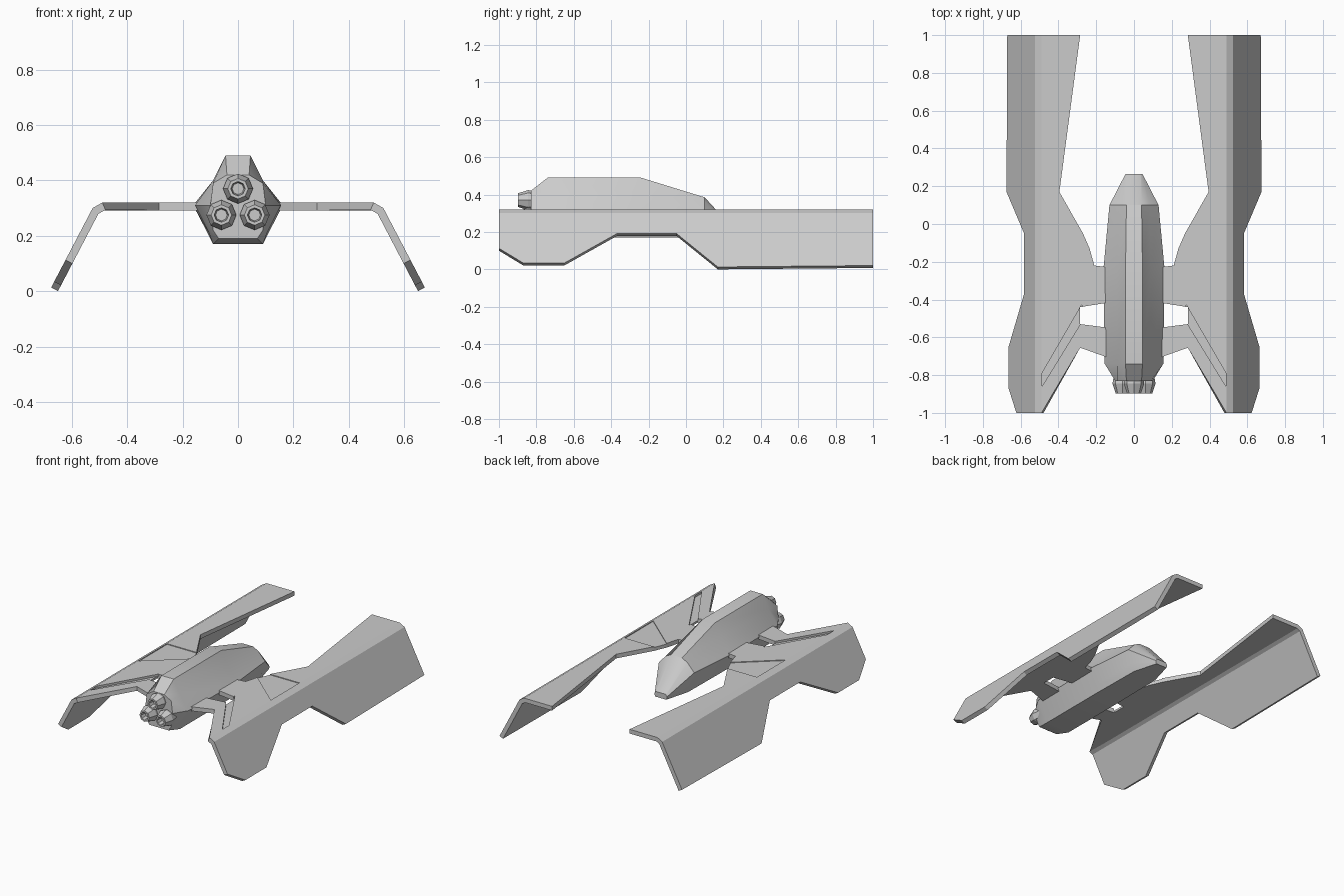
import bpy, bmesh, math
from mathutils import Vector

if "Cube" in bpy.data.objects:
    bpy.data.objects.remove(bpy.data.objects["Cube"])


def finish(name, bm, smooth=None):
    me = bpy.data.meshes.new(name)
    bm.to_mesh(me)
    bm.free()
    ob = bpy.data.objects.new(name, me)
    bpy.context.collection.objects.link(ob)
    if smooth:
        bpy.ops.object.select_all(action='DESELECT')
        ob.select_set(True)
        bpy.context.view_layer.objects.active = ob
        bpy.ops.object.shade_smooth_by_angle(angle=math.radians(smooth))
    return ob


def loft(bm, rings, cap_start=True, cap_end=True):
    loops = [[bm.verts.new(p) for p in r] for r in rings]
    n = len(loops[0])
    for a, b in zip(loops, loops[1:]):
        for i in range(n):
            j = (i + 1) % n
            bm.faces.new((a[i], a[j], b[j], b[i]))
    if cap_start:
        bm.faces.new(loops[0])
    if cap_end:
        bm.faces.new(loops[-1])
    bmesh.ops.recalc_face_normals(bm, faces=bm.faces)


# Hull: half sections (x, z) from top to bottom, lofted along y
sections = {
    -0.83: [(.04, .42), (.09, .39), (.10, .31), (.09, .22), (.07, .19)],
    -0.74: [(.045, .49), (.09, .40), (.155, .31), (.105, .21), (.09, .17)],
    -0.24: [(.045, .49), (.09, .40), (.162, .31), (.11, .21), (.09, .17)],
    0.10: [(.04, .385), (.08, .365), (.13, .31), (.105, .22), (.085, .17)],
    0.265: [(.035, .205), (.04, .20), (.045, .19), (.045, .18), (.04, .17)],
}
bm = bmesh.new()
loft(bm, [[(x, y, z) for x, z in h] + [(-x, y, z) for x, z in reversed(h)]
          for y, h in sections.items()])
finish("hull", bm, 28)

# Three hollow engine nozzles on the front plate
nozzle = [(.045, -.79), (.054, -.845), (.037, -.897), (.026, -.897), (.021, -.86)]
for k, (cx, cz) in enumerate([(0, .37), (-.06, .275), (.06, .275)]):
    bm = bmesh.new()
    loft(bm, [[(cx + r * math.cos(math.tau * i / 8), y, cz + r * math.sin(math.tau * i / 8))
               for i in range(8)] for r, y in nozzle])
    finish(f"nozzle_{k + 1}", bm)

# Wing: flat inner plates and a folded outer panel, then thickened
TOP, FOLD, KNEE = .32, .49, .525


def wing_z(x):
    if x <= FOLD:
        return TOP
    if x <= KNEE:
        return TOP - .02 * (x - FOLD) / (KNEE - FOLD)
    return .30 - .287 * (x - KNEE) / .15


edge = [(.671, 1), (.675, .17), (.582, -.05), (.582, -.37), (.664, -.65), (.664, -.87), (.623, -1)]
faces = [
    # rear arm
    [(.285, 1), (.395, .17), (.27, -.05), (FOLD, -.05), (FOLD, .17), (FOLD, 1)],
    # middle plate joining the hull
    [(.27, -.05), (.235, -.13), (.21, -.22), (.13, -.23), (.13, -.415), (.285, -.44),
     (FOLD, -.37), (FOLD, -.05)],
    # front fin with its strut
    [(.285, -.44), (.285, -.53), (.13, -.55), (.13, -.71), (.285, -.655), (FOLD, -1),
     (FOLD, -.87), (FOLD, -.65), (FOLD, -.37)],
]
for (xa, ya), (xb, yb) in zip(edge, edge[1:]):
    faces.append([(FOLD, ya), (FOLD, yb), (KNEE, yb), (KNEE, ya)])
    faces.append([(KNEE, ya), (KNEE, yb), (xb, yb), (xa, ya)])
bm = bmesh.new()
made = {}
for f in faces:
    vs = []
    for p in f:
        if p not in made:
            made[p] = bm.verts.new((p[0], p[1], wing_z(p[0])))
        vs.append(made[p])
    face = bm.faces.new(vs)
    face.normal_update()
    if face.normal.z < 0:
        face.normal_flip()
wing = finish("wings", bm)
solid = wing.modifiers.new("thickness", 'SOLIDIFY')
solid.thickness, solid.offset, solid.use_even_offset = .028, -1, True

# Cutter for the fin groove and the shallow wing panel
bm = bmesh.new()
for depth, outline in [
    (.014, [(.275, -.425), (.275, -.515), (.487, -.86), (.487, -.79)]),
    (.005, [(.25, -.05), (.487, -.05), (.487, -.35), (.215, -.115)]),
]:
    loft(bm, [[(x, y, z) for x, y in outline] for z in (TOP - depth, TOP + .03)])
cutter = finish("groove_cutter", bm)
cutter.hide_render = True
cutter.display_type = 'WIRE'
cut = wing.modifiers.new("grooves", 'BOOLEAN')
cut.object, cut.operation, cut.solver = cutter, 'DIFFERENCE', 'EXACT'

# Second wing on the other side
mirror = wing.modifiers.new("other_side", 'MIRROR')
mirror.use_axis[0] = True
mirror.use_mirror_merge = False
